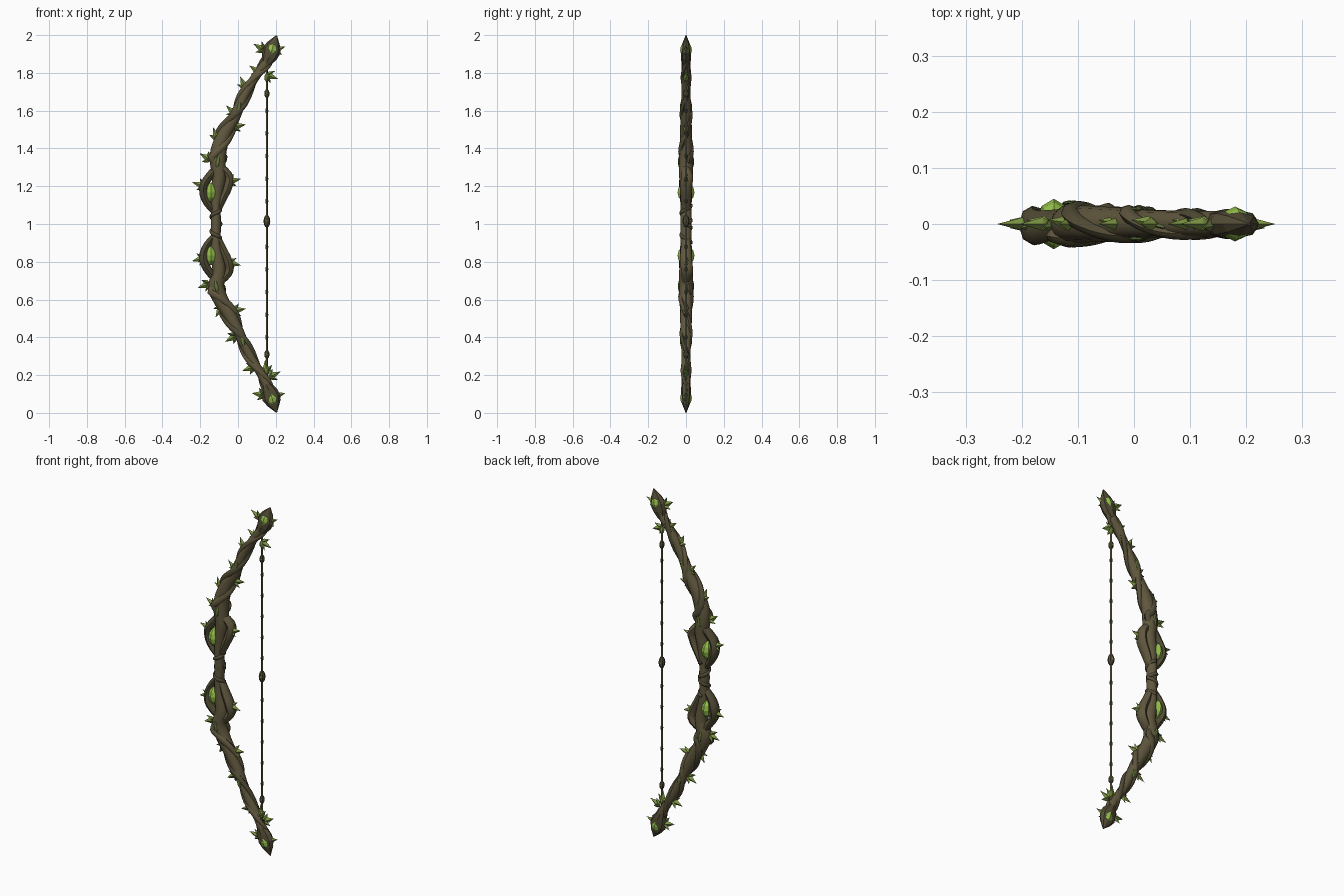
import bpy, bmesh, math
from mathutils import Vector

if "Cube" in bpy.data.objects:
    bpy.data.objects.remove(bpy.data.objects["Cube"])


def material(name, rgb):
    m = bpy.data.materials.new(name)
    m.diffuse_color = (*rgb, 1)
    m.use_nodes = True
    m.node_tree.nodes["Principled BSDF"].inputs["Base Color"].default_value = m.diffuse_color
    return m


BARK = material("bark brown", (0.118, 0.096, 0.048))
DARK = material("dark bark", (0.085, 0.072, 0.036))
LEAF = material("leaf green", (0.22, 0.32, 0.06))
DEEP = material("deep leaf green", (0.13, 0.18, 0.045))
GEM = material("gem green", (0.30, 0.53, 0.07))


def finish(bm, name, mat, smooth=True):
    bmesh.ops.recalc_face_normals(bm, faces=bm.faces)
    me = bpy.data.meshes.new(name)
    bm.to_mesh(me)
    bm.free()
    me.materials.append(mat)
    ob = bpy.data.objects.new(name, me)
    bpy.context.collection.objects.link(ob)
    if smooth:
        bpy.context.view_layer.objects.active = ob
        bpy.ops.object.select_all(action='DESELECT')
        ob.select_set(True)
        bpy.ops.object.shade_smooth_by_angle(angle=math.radians(50))
    return ob


def spline(pts, n=6):
    """Catmull-Rom through tuples of any length."""
    p = [Vector(q) for q in pts]
    p = [2 * p[0] - p[1]] + p + [2 * p[-1] - p[-2]]
    out = []
    for i in range(1, len(p) - 2):
        a, b, c, d = p[i - 1:i + 3]
        for k in range(n):
            t = k / n
            out.append(0.5 * (2 * b + (c - a) * t + (2 * a - 5 * b + 4 * c - d) * t * t
                              + (3 * b - a - 3 * c + d) * t ** 3))
    return out + [p[-2]]


def tube(name, path, radii, mat, sides=10, smooth=True):
    """Sweep an ellipse; radii holds (in-plane, y) pairs."""
    bm = bmesh.new()
    rings = []
    for i, c in enumerate(path):
        t = (path[min(i + 1, len(path) - 1)] - path[max(i - 1, 0)]).normalized()
        u = t.cross(Vector((0, 1, 0))).normalized()
        v = u.cross(t)
        rx, ry = radii[i]
        rings.append([bm.verts.new(c + u * rx * math.cos(a) + v * ry * math.sin(a))
                      for a in (2 * math.pi * k / sides for k in range(sides))])
    for r, s in zip(rings, rings[1:]):
        for k in range(sides):
            j = (k + 1) % sides
            bm.faces.new((r[k], r[j], s[j], s[k]))
    bm.faces.new(rings[0])
    bm.faces.new(rings[-1])
    return finish(bm, name, mat, smooth)


def spindle(name, loc, rx, ry, rz, mat, tilt=0.0, sides=8):
    """Faceted pointed stone."""
    bm = bmesh.new()
    bmesh.ops.create_uvsphere(bm, u_segments=sides, v_segments=6, radius=1)
    for v in bm.verts:
        v.co = Vector((v.co.x * rx, v.co.y * ry, v.co.z * rz))
    ob = finish(bm, name, mat, False)
    ob.location = loc
    ob.rotation_euler = (0, tilt, 0)


def leaf(name, x, z, ang, length, width, mat, lean=0.0):
    """Pointed blade with a raised midrib on both sides."""
    d = Vector((math.cos(ang), lean, math.sin(ang)))
    s = Vector((-math.sin(ang), 0, math.cos(ang)))
    y = Vector((0, 1, 0))
    o = Vector((x, 0, z))
    m = o + d * length * 0.4
    bm = bmesh.new()
    ring = [bm.verts.new(q) for q in (o - s * width * .4, m - s * width, o + d * length,
                                      m + s * width, o + s * width * .4)]
    for side in (1, -1):
        top = bm.verts.new(m - d * length * .1 + y * side * 0.012)
        for i in range(5):
            bm.faces.new((ring[i], ring[(i + 1) % 5], top))
    finish(bm, name, mat, False)


def cluster(name, x, z, deg, size=0.068):
    a = math.radians(deg)
    leaf(name + "_mid_leaf", x, z, a, size, size * .22, LEAF)
    for s in (1, -1):
        leaf(name + "_side_leaf", x, z, a + s * 0.75, size * .72, size * .17,
             LEAF if s > 0 else DEEP, s * 0.15)


# centreline of each limb: x, z, in-plane radius, y radius
UP = [(-.117, 1.0, .027, .030), (-.117, 1.09, .026, .030), (-.112, 1.17, .034, .032),
      (-.10, 1.25, .036, .036), (-.107, 1.33, .042, .037), (-.10, 1.40, .042, .034),
      (-.07, 1.48, .036, .032), (-.022, 1.56, .031, .029), (.01, 1.63, .027, .026),
      (.05, 1.71, .024, .024), (.10, 1.79, .023, .023), (.145, 1.85, .024, .023), (.17, 1.9, .022, .022)]
LOW = [(x, 2 - z, a, b) for x, z, a, b in UP[:4]] + [
    (-.115, .67, .042, .037), (-.092, .60, .040, .034), (-.045, .52, .035, .032),
    (-.003, .44, .030, .029), (.03, .37, .026, .026), (.07, .29, .024, .024),
    (.12, .21, .023, .023), (.15, .15, .024, .023), (.17, .1, .022, .022)]

for label, pts, sg in (("upper", UP, 1), ("lower", LOW, -1)):
    def Z(z):
        return 1 + sg * (z - 1)
    sm = spline([(p[0], p[1], p[2], p[3]) for p in pts])
    tube(label + "_limb_core", [Vector((s[0], 0, s[1])) for s in sm], [(s[2], s[3]) for s in sm], BARK, 12)

    # two vines: they open around the gem, then twist along the limb
    knots = ([(-.125, 0, 1.06), (-.165, 0, 1.115), (-.182, 0, 1.17), (-.168, -.006, 1.23)],
             [(-.110, 0, 1.06), (-.082, 0, 1.13), (-.052, 0, 1.20), (-.052, .006, 1.26)])
    for n, knot in enumerate(knots):
        path = [(x, y, Z(z)) for x, y, z in knot]
        rad = [(.014, .02), (.02, .028), (.023, .032), (.022, .030)]
        body = sm[25:]
        for i in range(0, len(body), 3):
            s = body[i]
            t = (body[min(i + 1, len(body) - 1)] - s) if i + 1 < len(body) else s - body[i - 1]
            t = Vector((t[0], 0, t[1])).normalized()
            u = t.cross(Vector((0, 1, 0))) * sg
            f = i / len(body)
            ph = (0 if n else math.pi) + f * 3.2 * math.pi + 0.7
            c = Vector((s[0], 0, s[1])) + u * (-s[2] * .85 * math.cos(ph) * -1)
            path.append((c.x, -s[3] * .75 * math.sin(ph), c.z))
            r = .021 - .009 * f
            rad.append((r, r * .75))
        P = spline(path, 4)
        R = spline(rad, 4)
        tube(f"{label}_vine_{n + 1}", P, [tuple(r) for r in R], BARK if n else DARK, 8)

    # pointed head at the limb end
    prof = [(.150, 1.85, .024, .024), (.165, 1.885, .042, .027), (.178, 1.92, .050, .027),
            (.190, 1.955, .034, .020), (.205, 1.999, .002, .002)]
    tube(label + "_head", [Vector((p[0], 0, Z(p[1]))) for p in prof], [p[2:] for p in prof], DARK, 8, False)

    # gems show on the front and back
    spindle(label + "_knot_gem", (-.143, 0, Z(1.167)), .031, .045, .052, GEM)
    spindle(label + "_head_gem", (.180, 0, Z(1.922)), .029, .031, .042, GEM, sg * 0.25)

    # moss patches on limb
    for i in (24, 47):
        s = sm[i]
        for y in (1, -1):
            spindle(label + "_moss_patch", (s[0], y * s[3], s[1]), .012, .005, .03, DEEP, sg * .2)

    # spiral binding on the grip
    helix = [Vector((-.117 + .024 * math.cos(a * .5), .026 * math.sin(a * .5), 1 + sg * a * .0062))
             for a in range(0, 17)]
    tube(label + "_grip_wrap", helix, [(.011, .010)] * 17, DARK, 8)

    # string fittings
    spindle(label + "_string_bead", (.153, 0, Z(1.69)), .014, .014, .024, DARK)
    spindle(label + "_string_bead_gem", (.153, 0, Z(1.69)), .009, .016, .010, LEAF)
    spindle(label + "_string_knot", (.153, 0, Z(1.775)), .014, .014, .022, LEAF)
    for z in (1.12, 1.24, 1.36, 1.48, 1.60):
        spindle(label + "_string_binding", (.153, 0, Z(z)), .0075, .0075, .02, DARK)

# bow string and nocking bead
tube("bow_string", [Vector((.153, 0, z)) for z in (.17, 1.0, 1.83)], [(.0055, .0055)] * 3, BARK, 8)
spindle("nocking_bead", (.153, 0, 1.015), .018, .018, .034, DARK)
spindle("nocking_bead_gem", (.153, 0, 1.015), .011, .020, .016, LEAF)

# leaf sprigs: base x, z, direction in degrees
SPRIGS = [(.04, 1.72, 115), (-.015, 1.58, 135), (-.11, 1.45, 110), (-.025, 1.515, 10),
          (-.145, 1.34, 150), (-.178, 1.20, 162), (-.050, 1.225, 12), (.115, 1.80, 145),
          (.150, 1.79, -20), (.140, 1.92, 150), (.188, 1.915, 22),
          (-.178, .82, 194), (-.050, .795, -12), (-.150, .685, 200), (-.085, .565, 240),
          (-.025, .54, 10), (-.010, .41, 210), (.085, .245, 200), (.165, .19, 25),
          (.140, .095, 172), (.187, .085, 18), (.150, .215, 95)]
for i, (x, z, a) in enumerate(SPRIGS):
    cluster(f"sprig_{i + 1}", x, z, a)
